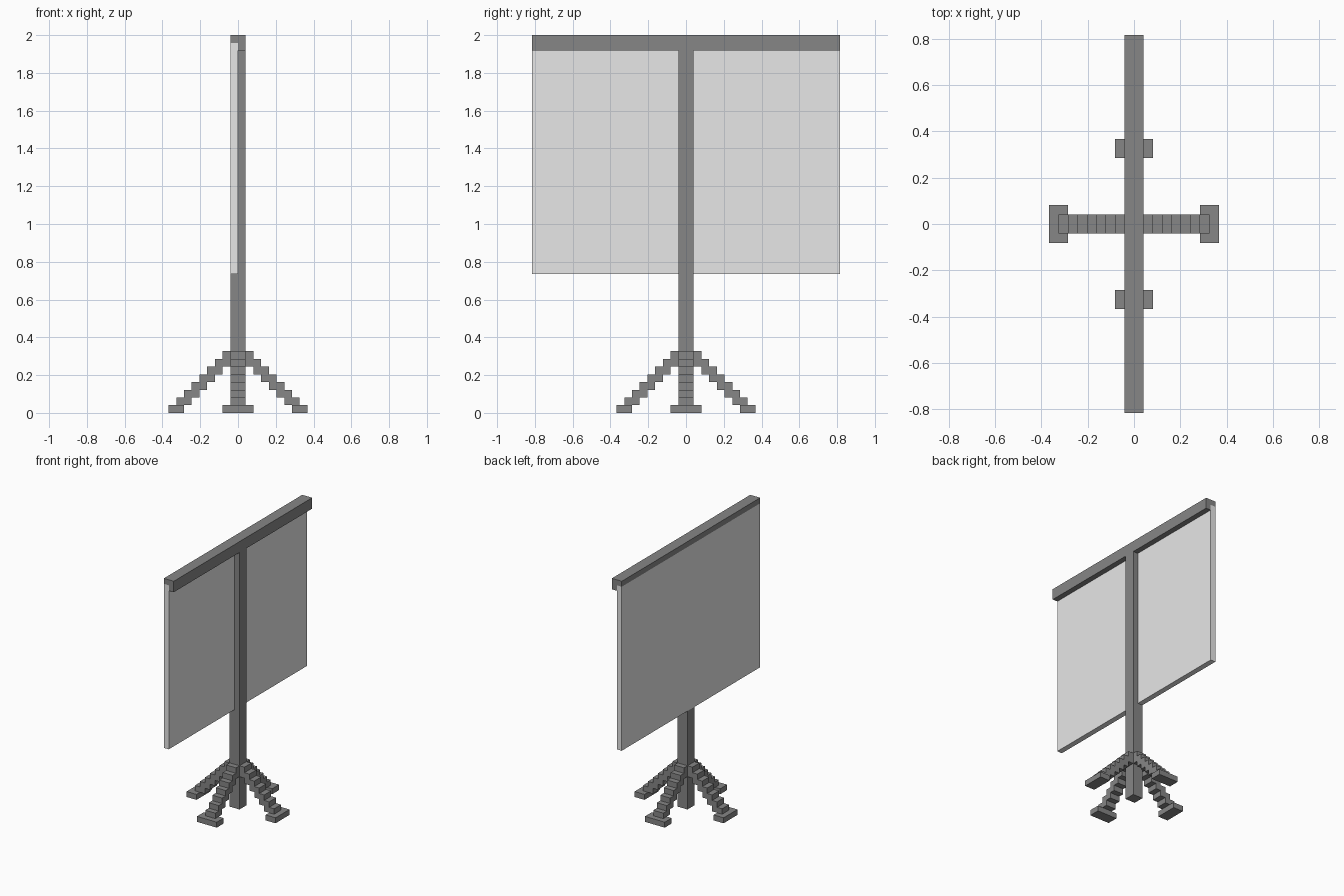
import bpy
import bmesh
from mathutils import Matrix, Vector

cube = bpy.data.objects.get("Cube")
if cube:
    bpy.data.objects.remove(cube, do_unlink=True)

U = 2 / 49  # block unit: the stand is 49 units tall


def material(name, value):
    mat = bpy.data.materials.new(name)
    mat.use_nodes = True
    colour = (value, value, value, 1)
    mat.diffuse_color = colour
    mat.node_tree.nodes["Principled BSDF"].inputs["Base Color"].default_value = colour
    return mat


frame_grey = material("frame_grey", 0.24)
screen_white = material("screen_white", 0.8)


def finish(name, bm, mat):
    bmesh.ops.recalc_face_normals(bm, faces=bm.faces)
    mesh = bpy.data.meshes.new(name)
    bm.to_mesh(mesh)
    bm.free()
    mesh.materials.append(mat)
    obj = bpy.data.objects.new(name, mesh)
    bpy.context.collection.objects.link(obj)
    return obj


def add_box(bm, x, y, z):
    """Box from three (min, max) ranges in block units."""
    size = [(b - a) * U for a, b in (x, y, z)]
    mid = [(a + b) * U / 2 for a, b in (x, y, z)]
    bmesh.ops.create_cube(bm, size=1, matrix=Matrix.Translation(mid) @ Matrix.Diagonal((*size, 1)))


def extrude_profile(name, points, half_width, mat):
    """Extrude an x-z outline symmetrically along y."""
    bm = bmesh.new()
    face = bm.faces.new([bm.verts.new((x * U, -half_width * U, z * U)) for x, z in points])
    result = bmesh.ops.extrude_face_region(bm, geom=[face])
    moved = [v for v in result["geom"] if isinstance(v, bmesh.types.BMVert)]
    bmesh.ops.translate(bm, verts=moved, vec=Vector((0, 2 * half_width * U, 0)))
    return finish(name, bm, mat)


# Pole, rebated on one side so that the screen sits flush
extrude_profile("pole", [(-1, 0), (1, 0), (1, 47), (0, 47), (0, 18), (-1, 18)], 1, frame_grey)

# Top bar with a matching rebate for the upper edge of the screen
extrude_profile("top_bar", [(-1, 49), (-1, 48), (0, 48), (0, 47), (1, 47), (1, 49)], 20, frame_grey)

# Screen panel
bm = bmesh.new()
add_box(bm, (-1, 0), (-20, 20), (18, 48))
finish("screen", bm, screen_white)

# Four stepped legs, each with a wide foot
for turn, side in enumerate(("left", "back", "right", "front")):
    bm = bmesh.new()
    add_box(bm, (7, 9), (-2, 2), (0, 1))
    for k in range(1, 8):
        add_box(bm, (max(7 - k, 1), 9 - k), (-1, 1), (k, k + 1))
    bm.transform(Matrix.Rotation(turn * 1.5707963268, 4, "Z"))
    finish(side + "_leg", bm, frame_grey)
